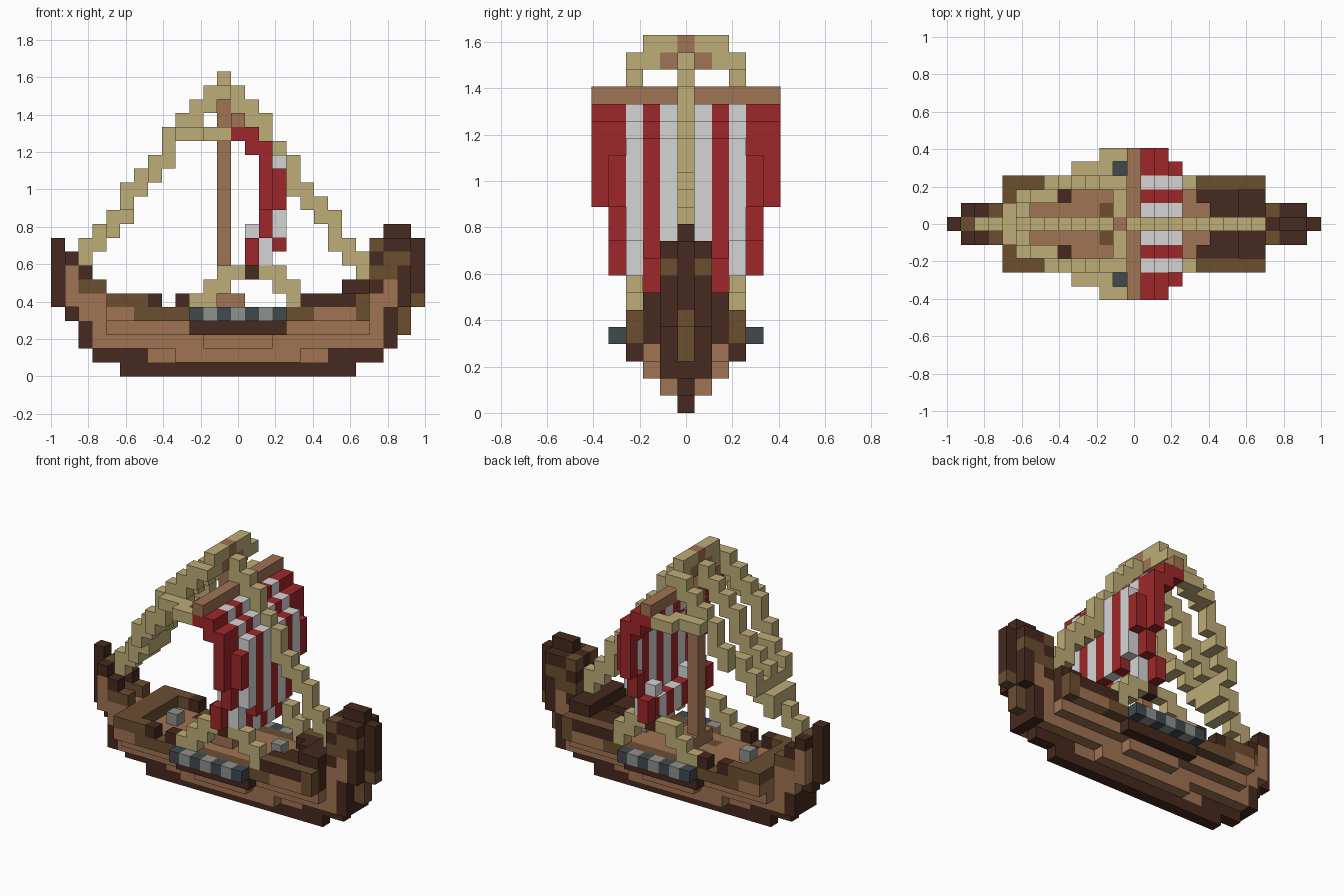
import bpy
import bmesh
from mathutils import Vector

cube = bpy.data.objects.get("Cube")
if cube:
    bpy.data.objects.remove(cube)

UNIT = 2 / 27          # edge of one block
cells = {}             # (i, j, k) -> part name, later parts overwrite earlier ones


def material(name, rgb):
    linear = [((c / 255 + 0.055) / 1.055) ** 2.4 for c in rgb] + [1]
    mat = bpy.data.materials.new(name)
    mat.use_nodes = True
    mat.diffuse_color = linear
    mat.node_tree.nodes["Principled BSDF"].inputs["Base Color"].default_value = linear
    return mat


dark = material("dark brown wood", (70, 41, 30))
brown = material("brown wood", (108, 78, 48))
plank = material("light plank wood", (160, 115, 83))
tan = material("tan rope", (190, 173, 119))
red = material("red cloth", (158, 39, 41))
white = material("white cloth", (213, 213, 213))
grey = material("grey metal", (142, 145, 141))
slate = material("slate metal", (64, 74, 79))


def fill(part, i, j, k):
    """Fill inclusive block ranges, mirrored across the centre line."""
    span = lambda r: range(r[0], r[1] + 1) if isinstance(r, tuple) else (r,)
    for a in span(i):
        for b in span(j):
            for c in span(k):
                cells[a, b, c] = cells[a, -b, c] = part


def rope(part, *points):
    """Step block by block through the points, always along the longest remaining axis."""
    p = list(points[0])
    fill(part, *p)
    for q in points[1:]:
        while p != list(q):
            d = [b - a for a, b in zip(p, q)]
            axis = max((2, 0, 1), key=lambda n: abs(d[n]))
            p[axis] += 1 if d[axis] > 0 else -1
            fill(part, *p)


# Keel and stems
for k, half in enumerate((8, 10, 11, 11, 12)):
    fill("keel", (-half, half), 0, k)
fill("stern_post", -13, 0, (5, 9))
fill("bow_post", 13, 0, (5, 9))
fill("stem_trim", 12, 0, (3, 6))
fill("stem_trim", 13, 0, 5)
fill("stem_trim", -12, 0, (5, 8))

# Stepped hull planking and deck
for j, k, half in ((0, 1, 6), (1, 1, 4), (1, 2, 10), (2, 2, 2), (1, 3, 10), (2, 3, 9),
                   (1, 4, 11), (2, 4, 9)):
    fill("hull_planks", (-half, half), j, k)
fill("deck", (-9, 9), (0, 2), 4)
fill("deck", (-1, 0), (0, 1), 5)
fill("gunwale", (-9, 9), 3, 4)
fill("gunwale_trim", (4, 5), 3, 4)
fill("gunwale_trim", (-7, -4), 3, 4)
fill("gunwale_trim", 9, 3, 4)
fill("gunwale_trim", -2, 1, 4)
fill("shield_rail", (-3, 3), 3, 3)
for side in (-11, 11):
    fill("keel", side, 1, (2, 3))
fill("keel", 11, 1, 4)

# Raised stern
fill("stern_rail", (-9, -7), 3, 5)
fill("stern_rail", (-9, -8), (0, 2), 5)
fill("stern_block", -6, 3, 5)
fill("stern_block", -4, 3, 5)
fill("stern_block", -5, 2, 4)
fill("hull_planks", (-11, -10), (0, 1), 5)
fill("hull_planks", -12, 1, (5, 7))
fill("stern_rail", (-11, -10), 1, 6)
fill("stern_block", -11, 1, 7)
fill("stern_block", -12, 1, 8)

# Raised bow
fill("bow_rail", (5, 8), 3, 5)
fill("gunwale_trim", 9, 3, 5)
fill("bow_deck", 9, 2, 4)
fill("bow_deck", (5, 9), 2, 5)
fill("bow_deck", (6, 9), 1, 5)
fill("bow_deck", (8, 9), (0, 2), 6)
fill("bow_deck", 10, (0, 1), 6)
fill("hull_planks", (10, 11), (0, 1), 5)
fill("hull_planks", 11, 1, 6)
fill("bow_deck", 12, 1, (5, 6))

# Curled figurehead with lighter patches
fill("figurehead", (10, 12), (0, 1), (7, 9))
fill("figurehead", (11, 12), 0, 10)
fill("head_trim", (10, 11), 1, 7)
fill("head_trim", (11, 12), 1, 8)
fill("head_trim", 10, 1, 9)

# Shields along both sides and fittings on deck
for i in range(-3, 4):
    fill("slate_shields" if i % 2 else "grey_shields", i, 4, 4)
for i in (-6, 4):
    fill("deck_fittings", i, 0, 5)

# Mast and yard
fill("mast", -1, 0, (5, 21))
fill("yard", 0, (0, 5), 18)

# Billowing striped sail: forward offset of each column, from the top down
columns = ("12333333322", "12333333322", "12333333322", "1233333322", "1223332211", "122222")
for j, column in enumerate(columns):
    cloth = "white_sail_stripes" if j in (1, 3) else "red_sail_stripes"
    for n, step in enumerate(column):
        fill(cloth, int(step), j, 17 - n)
    fill(cloth, 0, j, 17)
    fill(cloth, 1, j, 16)
fill("white_sail_stripes", 1, 3, 10)

# Stays from the masthead, yard ends and masthead yoke
rope("stays", (-1, 0, 20), (-2, 0, 20), (-5, 0, 17), (-6, 0, 15), (-8, 0, 13),
     (-9, 0, 11), (-11, 0, 9), (-11, 0, 8))
rope("stays", (0, 0, 20), (0, 0, 19), (1, 0, 19), (2, 0, 18), (2, 0, 16), (4, 0, 15),
     (4, 0, 13), (7, 0, 11), (7, 0, 9), (8, 0, 9), (8, 0, 8), (9, 0, 8), (9, 0, 7))
rope("stays", (-1, 1, 21), (-1, 2, 21), (-1, 2, 20), (-1, 3, 20), (-2, 3, 20),
     (-5, 3, 17), (-6, 3, 15), (-6, 2, 14), (-8, 2, 13), (-8, 1, 12), (-9, 1, 11), (-9, 1, 10))
rope("stays", (-1, 5, 17), (-2, 5, 17), (-2, 4, 17), (-4, 4, 17), (-4, 3, 17))
fill("mast", -1, 1, 20)

# Sheets arching over each side with a dark knot
rope("sheets", (-3, 3, 5), (-2, 3, 5), (-2, 3, 6), (-1, 3, 6), (-1, 3, 7), (0, 3, 7))
rope("sheets", (2, 3, 7), (3, 3, 7), (3, 3, 6), (4, 3, 6), (4, 3, 5))
fill("sheet_knots", 1, 3, 7)

# Main colour of each part, with an optional colour for upward faces
colours = {
    "keel": (dark,), "stern_post": (dark,), "bow_post": (dark,), "stem_trim": (brown,),
    "hull_planks": (plank,), "deck": (plank,), "gunwale": (plank, brown),
    "gunwale_trim": (brown,), "shield_rail": (dark,), "stern_rail": (brown,),
    "stern_block": (dark,), "bow_rail": (dark, brown), "bow_deck": (dark,),
    "figurehead": (dark,), "head_trim": (brown,), "slate_shields": (slate,),
    "grey_shields": (grey,), "deck_fittings": (grey,), "mast": (plank,), "yard": (plank,),
    "red_sail_stripes": (red,), "white_sail_stripes": (white,),
    "stays": (tan,), "sheets": (tan,), "sheet_knots": (dark,),
}

# Turn each part's blocks into a mesh of outer faces
axes = [Vector(row) for row in ((1, 0, 0), (0, 1, 0), (0, 0, 1))]
for part, mats in colours.items():
    bm = bmesh.new()
    for cell in [c for c, owner in cells.items() if owner == part]:
        centre = Vector(cell) + axes[2] / 2
        for n in range(3):
            for sign in (-1, 1):
                normal = axes[n] * sign
                if tuple(int(a + b) for a, b in zip(cell, normal)) in cells:
                    continue
                u = axes[(n + 1) % 3] / 2
                v = axes[(n + 2) % 3] * sign / 2
                mid = centre + normal / 2
                corners = (mid - u - v, mid + u - v, mid + u + v, mid - u + v)
                face = bm.faces.new([bm.verts.new(c * UNIT) for c in corners])
                face.material_index = len(mats) - 1 if normal.z > 0 else 0
    bmesh.ops.remove_doubles(bm, verts=bm.verts, dist=UNIT / 100)
    mesh = bpy.data.meshes.new(part)
    bm.to_mesh(mesh)
    bm.free()
    for mat in mats:
        mesh.materials.append(mat)
    bpy.context.collection.objects.link(bpy.data.objects.new(part, mesh))
